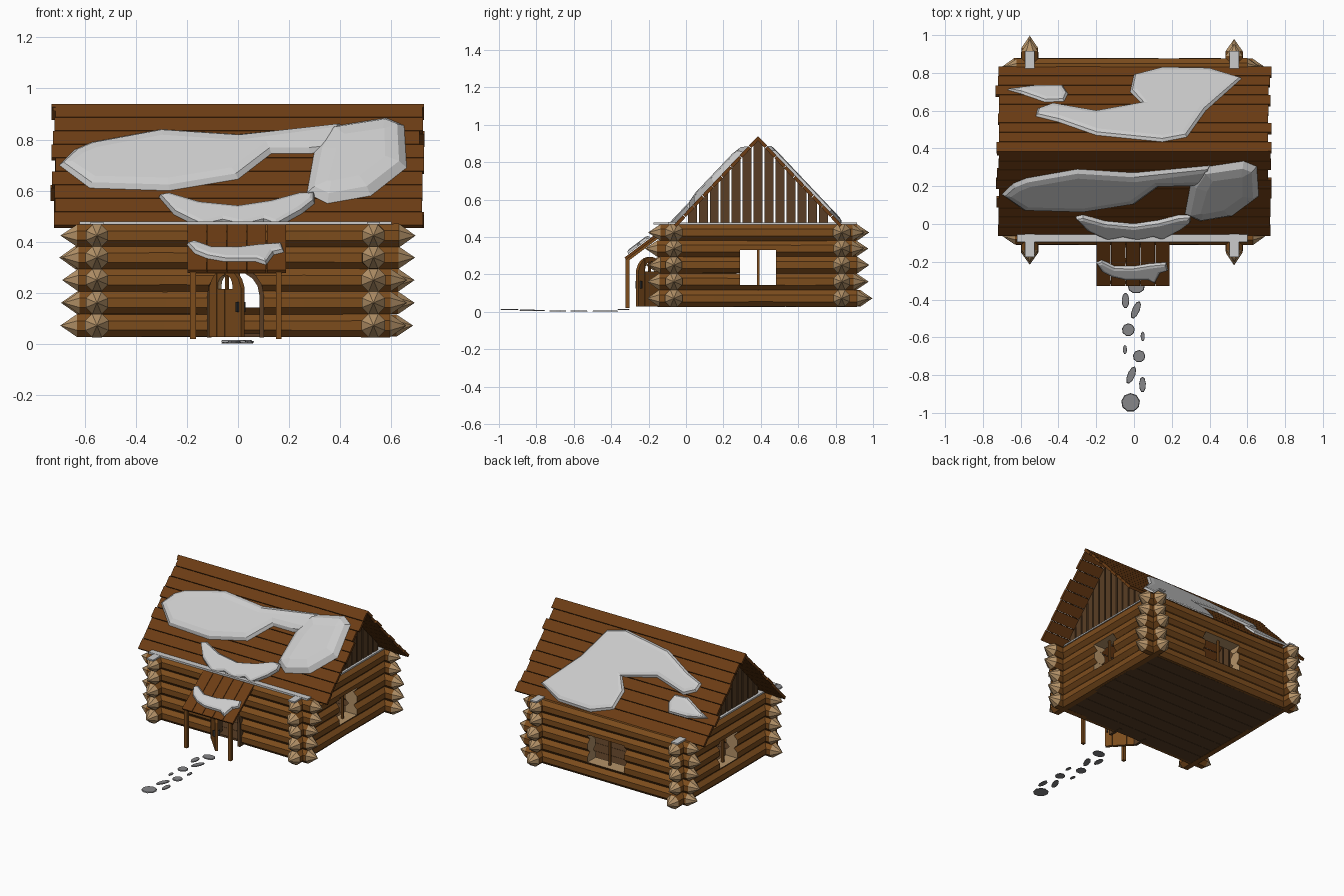
import bpy, bmesh, math, random
from mathutils import Vector, Matrix

if "Cube" in bpy.data.objects:
    bpy.data.objects.remove(bpy.data.objects["Cube"])
random.seed(4)


def material(name, r, g, b):
    m = bpy.data.materials.new(name)
    m.diffuse_color = (r, g, b, 1)
    m.use_nodes = True
    m.node_tree.nodes["Principled BSDF"].inputs["Base Color"].default_value = m.diffuse_color
    return m


BARK = material("bark", 0.20, 0.072, 0.012)
TAN = material("cut_wood", 0.46, 0.29, 0.14)
ROOF = material("roof_wood", 0.15, 0.046, 0.007)
DARK = material("dark_wood", 0.10, 0.048, 0.018)
STONE = material("stone", 0.24, 0.24, 0.25)
IRON = material("iron", 0.03, 0.03, 0.03)

RY, RZ, EY, EZ = 0.385, 0.94, -0.065, 0.465      # ridge and front eave
SLOPE = (RZ - EZ) / (RY - EY)


def finish(bm, name, mats=()):
    bmesh.ops.recalc_face_normals(bm, faces=bm.faces)
    me = bpy.data.meshes.new(name)
    bm.to_mesh(me)
    bm.free()
    ob = bpy.data.objects.new(name, me)
    bpy.context.collection.objects.link(ob)
    for m in mats:
        me.materials.append(m)
    return ob


def box(name, center, size, mat=None, rx=0.0):
    bm = bmesh.new()
    bmesh.ops.create_cube(bm, size=1, matrix=Matrix.Translation(center)
                          @ Matrix.Rotation(rx, 4, 'X') @ Matrix.Diagonal((*size, 1)))
    return finish(bm, name, [mat] if mat else [])


def prism(name, pts, axis, a, b, mats, index=0):
    """Extrude a (side, z) outline along x or y from a to b."""
    bm = bmesh.new()
    place = (lambda p: (a, p[0], p[1])) if axis == 'x' else (lambda p: (p[0], a, p[1]))
    f = bm.faces.new([bm.verts.new(place(p)) for p in pts])
    ext = bmesh.ops.extrude_face_region(bm, geom=[f])
    vec = Vector((b - a, 0, 0)) if axis == 'x' else Vector((0, b - a, 0))
    bmesh.ops.translate(bm, verts=[v for v in ext['geom'] if isinstance(v, bmesh.types.BMVert)], vec=vec)
    if not f.is_valid or all(len(e.link_faces) == 1 for e in bm.edges):
        bm.faces.new([v for v in bm.verts][:len(pts)])
    for face in bm.faces:
        face.material_index = index
    return finish(bm, name, mats)


def arch(cx, half, z0, spring, n=8):
    top = [(cx + half * math.cos(math.pi * i / n), spring + half * math.sin(math.pi * i / n)) for i in range(n + 1)]
    return [(cx + half, z0)] + top + [(cx - half, z0)]


def cutter(name, pts, axis, a, b):
    ob = prism(name, pts, axis, a, b, [BARK, TAN], 1)
    ob.hide_render = True
    ob.display_type = 'WIRE'
    return ob


def cut(ob, tool):
    m = ob.modifiers.new("opening", 'BOOLEAN')
    m.operation, m.solver, m.object = 'DIFFERENCE', 'EXACT', tool


def log(name, axis, side, z, a, b):
    """Eight-sided log with pale pointed ends."""
    bm = bmesh.new()
    n, R = 8, 0.0485
    ts = [a + 0.065] + [a + (b - a) * k for k in (0.3, 0.5, 0.7)] + [b - 0.065]

    def pos(t, u, v):
        return (t, side + u, z + v) if axis == 'x' else (side + u, t, z + v)
    rings = []
    for t in ts:
        r = R + random.uniform(-0.002, 0.002)
        rings.append([bm.verts.new(pos(t, r * math.cos((i + 0.5) * math.tau / n),
                                       r * math.sin((i + 0.5) * math.tau / n))) for i in range(n)])
    for r0, r1 in zip(rings, rings[1:]):
        for i in range(n):
            bm.faces.new((r0[i], r0[(i + 1) % n], r1[(i + 1) % n], r1[i]))
    for ring, t in ((rings[0], a), (rings[-1], b)):
        tip = bm.verts.new(pos(t, 0, 0))
        for i in range(n):
            bm.faces.new((ring[i], ring[(i + 1) % n], tip)).material_index = 1
    return finish(bm, name, [BARK, TAN])


def snow(name, outline, surface, inset=0.03, depth=0.022):
    """Low drift: outline laid on a sloped surface, inset and raised."""
    bm = bmesh.new()
    f = bm.faces.new([bm.verts.new(surface(*p)) for p in outline])
    f.normal_update()
    if f.normal.z < 0:
        f.normal_flip()
    for th, d in ((inset * 0.35, depth * 0.75), (inset * 0.65, depth * 0.25)):
        bmesh.ops.inset_region(bm, faces=[f], thickness=th, depth=d, use_boundary=True)
        f.normal_update()
    bmesh.ops.triangulate(bm, faces=[f])
    me = bpy.data.meshes.new(name)
    bm.to_mesh(me)
    bm.free()
    bpy.context.collection.objects.link(bpy.data.objects.new(name, me))


# Openings: arched door, side windows (one cutter through both), back window
door_cut = cutter("door_cutter", arch(-0.01, 0.10, -0.05, 0.19), 'y', -0.2, 0.1)
side_cut = cutter("side_window_cutter", [(0.29, 0.143), (0.48, 0.143), (0.48, 0.33), (0.29, 0.33)], 'x', -0.8, 0.8)
back_cut = cutter("back_window_cutter", [(-0.14, 0.143), (0.14, 0.143), (0.14, 0.33), (-0.14, 0.33)], 'y', 0.7, 0.95)

# Log walls
ROWS = (0.072, 0.161, 0.25, 0.338, 0.424)
for i, z in enumerate(ROWS):
    def j():
        return random.uniform(-0.02, 0.02)
    cut(log(f"front_log_{i}", 'x', -0.065, z, -0.685 + j(), 0.675 + j()), door_cut)
    cut(log(f"back_log_{i}", 'x', 0.832, z, -0.685 + j(), 0.675 + j()), back_cut)
    cut(log(f"left_log_{i}", 'y', -0.552, z, -0.21 + j() / 2, 0.98 + j()), side_cut)
    cut(log(f"right_log_{i}", 'y', 0.53, z, -0.21 + j() / 2, 0.97 + j()), side_cut)

# Window bars and floor
for nm, c in (("left", (-0.552, 0.387, 0.237)), ("right", (0.53, 0.387, 0.237)), ("back", (0, 0.832, 0.237))):
    box(nm + "_window_bar", c, (0.014, 0.014, 0.2), BARK)
for i in range(9):
    box(f"floor_plank_{i}", (-0.01, -0.017 + i * 0.1, 0.034), (1.08, 0.098, 0.014), DARK)

# Main roof planks, both slopes
ang, N = math.atan(SLOPE), 9
step = (RY - EY) / N
for s, nm in ((-1, "front"), (1, "back")):
    for i in range(N):
        d = step * (i + 0.5)
        nrm = Vector((0, s * math.sin(ang), math.cos(ang)))
        c = Vector((0, RY + s * d, RZ - SLOPE * d)) - nrm * 0.009
        x0, x1 = -0.725 + random.uniform(-0.01, 0.012), 0.72 + random.uniform(-0.012, 0.01)
        c.x = (x0 + x1) / 2
        box(f"{nm}_roof_plank_{i}", c, (x1 - x0, step / math.cos(ang) - 0.003, 0.018), ROOF, -s * ang)
prism("roof_ridge", [(RY - 0.022, RZ - 0.028), (RY + 0.022, RZ - 0.028), (RY, RZ)], 'x', -0.725, 0.71, [ROOF])

# Gable boards, slanted at the top
for x, nm in ((-0.55, "left"), (0.53, "right")):
    for i in range(-6, 7):
        y0, y1 = RY + i * 0.0585 - 0.024, RY + i * 0.0585 + 0.024
        def top(y):
            return RZ - 0.026 - SLOPE * abs(y - RY)
        pts = [(y0, 0.45), (y1, 0.45), (y1, top(y1))] + ([(RY, top(RY))] if i == 0 else []) + [(y0, top(y0))]
        prism(f"{nm}_gable_board_{i + 6}", pts, 'x', x - 0.01, x + 0.01, [DARK])

# Door frame
outer, inner = arch(-0.01, 0.112, 0.025, 0.19), arch(-0.01, 0.094, 0.025, 0.19)
for i in range(len(outer) - 1):
    prism(f"door_frame_{i}", [outer[i], outer[i + 1], inner[i + 1], inner[i]], 'y', -0.125, -0.02, [DARK])

# Open door leaf: arched planks with a small arched light, hinged on the left
light = cutter("door_light_cutter", arch(0.095, 0.042, 0.215, 0.228), 'y', -0.05, 0.05)
parts = [light]
H = 0.093
for i in range(4):
    u0, u1 = 0.002 + i * 0.0465, 0.002 + (i + 1) * 0.0465 - 0.002
    tops = [u1 + (u0 - u1) * k / 3 for k in range(4)]
    pts = [(u0, 0.028), (u1, 0.028)] + [(u, 0.2 + math.sqrt(max(0.0004, H * H - (u - 0.095) ** 2))) for u in tops]
    p = prism(f"door_plank_{i}", pts, 'y', -0.01, 0.01, [BARK, TAN])
    cut(p, light)
    parts.append(p)
parts.append(box("door_light_bar", (0.095, 0, 0.243), (0.012, 0.01, 0.06), BARK))
parts.append(box("door_handle", (0.172, 0, 0.145), (0.008, 0.045, 0.04), IRON))
for ob in parts:
    ob.location = (-0.108, -0.125, 0)
    ob.rotation_euler.z = math.radians(-47)

# Porch roof, posts and beam
PY, PZ, PS = -0.33, 0.29, 0.75
pa = math.atan(PS)
for i in range(5):
    w = 0.078
    L = 0.25 + random.uniform(-0.008, 0.004)
    box(f"porch_plank_{i}", (-0.161 + i * w, PY + L / 2 + 0.005, PZ + PS * L / 2 - 0.006),
        (w - 0.003, L / math.cos(pa), 0.015), ROOF, pa)
for x, nm in ((-0.176, "left"), (0.16, "right")):
    box(nm + "_porch_post", (x, -0.312, 0.155), (0.022, 0.022, 0.27), BARK)
    box(nm + "_porch_rafter", (x, -0.21, 0.357), (0.018, 0.27, 0.018), BARK, pa)
box("porch_beam", (-0.008, -0.308, 0.284), (0.36, 0.018, 0.016), BARK)


# Snow drifts on the slopes
def front(x, z):
    return (x, EY + (z - EZ) / SLOPE, z)


def back(x, y):
    return (x, y, RZ - SLOPE * (y - RY))


def porch(x, z):
    return (x, PY + (z - PZ) / PS, z + 0.004)


snow("roof_snow_long", [(-0.70, 0.70), (-0.64, 0.76), (-0.57, 0.79), (-0.3, 0.84), (0, 0.82), (0.4, 0.86),
     (0.4, 0.76), (0.28, 0.745), (0.13, 0.745), (0, 0.645), (-0.27, 0.6), (-0.58, 0.61)], front, 0.05)
snow("roof_snow_right", [(0.36, 0.85), (0.58, 0.885), (0.65, 0.855), (0.66, 0.69), (0.52, 0.58), (0.35, 0.55),
     (0.27, 0.59), (0.3, 0.76)], front, 0.09, 0.035)
snow("eave_snow", [(-0.31, 0.575), (-0.27, 0.585), (-0.15, 0.55), (0, 0.535), (0.13, 0.555), (0.24, 0.585),
     (0.3, 0.585), (0.3, 0.55), (0.25, 0.51), (0.15, 0.455), (0.10, 0.472), (0.02, 0.452), (-0.06, 0.47),
     (-0.14, 0.452), (-0.25, 0.505)], front, 0.022, 0.025)
snow("back_snow_small", [(-0.67, 0.71), (-0.6, 0.69), (-0.47, 0.645), (-0.37, 0.65), (-0.35, 0.69),
     (-0.38, 0.735), (-0.52, 0.735)], back, 0.03, 0.015)
snow("back_snow_large", [(0.57, 0.77), (0.4, 0.825), (0.15, 0.83), (0, 0.79), (-0.02, 0.7), (0.04, 0.64),
     (-0.2, 0.6), (-0.43, 0.64), (-0.51, 0.61), (-0.52, 0.57), (-0.4, 0.54), (-0.2, 0.47), (0.15, 0.435),
     (0.28, 0.46), (0.38, 0.6)], back, 0.035, 0.018)
snow("porch_snow", [(-0.2, 0.385), (-0.17, 0.395), (-0.1, 0.37), (0, 0.37), (0.08, 0.38), (0.17, 0.385),
     (0.18, 0.355), (0.14, 0.345), (0.11, 0.305), (0.07, 0.318), (-0.05, 0.318), (-0.12, 0.33), (-0.17, 0.35)],
     porch, 0.02, 0.018)

# Snow lying on the top logs
box("front_log_snow", (-0.01, -0.075, 0.473), (1.22, 0.04, 0.012))
for x, nm in ((-0.552, "left"), (0.53, "right")):
    box(nm + "_log_snow", (x, 0.37, 0.473), (0.05, 1.09, 0.01))

# Stepping stones: x, y, half width, half length, turn
for i, (x, y, a, b, t) in enumerate([(-0.018, -0.945, 0.05, 0.05, 0), (0.045, -0.85, 0.018, 0.042, 0),
        (-0.015, -0.8, 0.02, 0.05, -0.4), (0.027, -0.7, 0.033, 0.033, 0), (-0.048, -0.665, 0.011, 0.024, 0),
        (0.046, -0.595, 0.011, 0.026, 0), (-0.03, -0.56, 0.034, 0.034, 0), (0.01, -0.455, 0.02, 0.05, -0.4),
        (-0.045, -0.405, 0.02, 0.042, 0), (0.012, -0.335, 0.045, 0.033, 0)]):
    bm = bmesh.new()
    z = 0.004 + 0.05 * (y + 0.55) ** 2 + (0.006 if i == 9 else 0)
    bmesh.ops.create_cone(bm, cap_ends=True, segments=9, radius1=1, radius2=0.92, depth=0.006,
                          matrix=Matrix.Translation((x, y, z)) @ Matrix.Rotation(t, 4, 'Z')
                          @ Matrix.Diagonal((a, b, 1, 1)))
    finish(bm, f"stepping_stone_{i}", [STONE])
